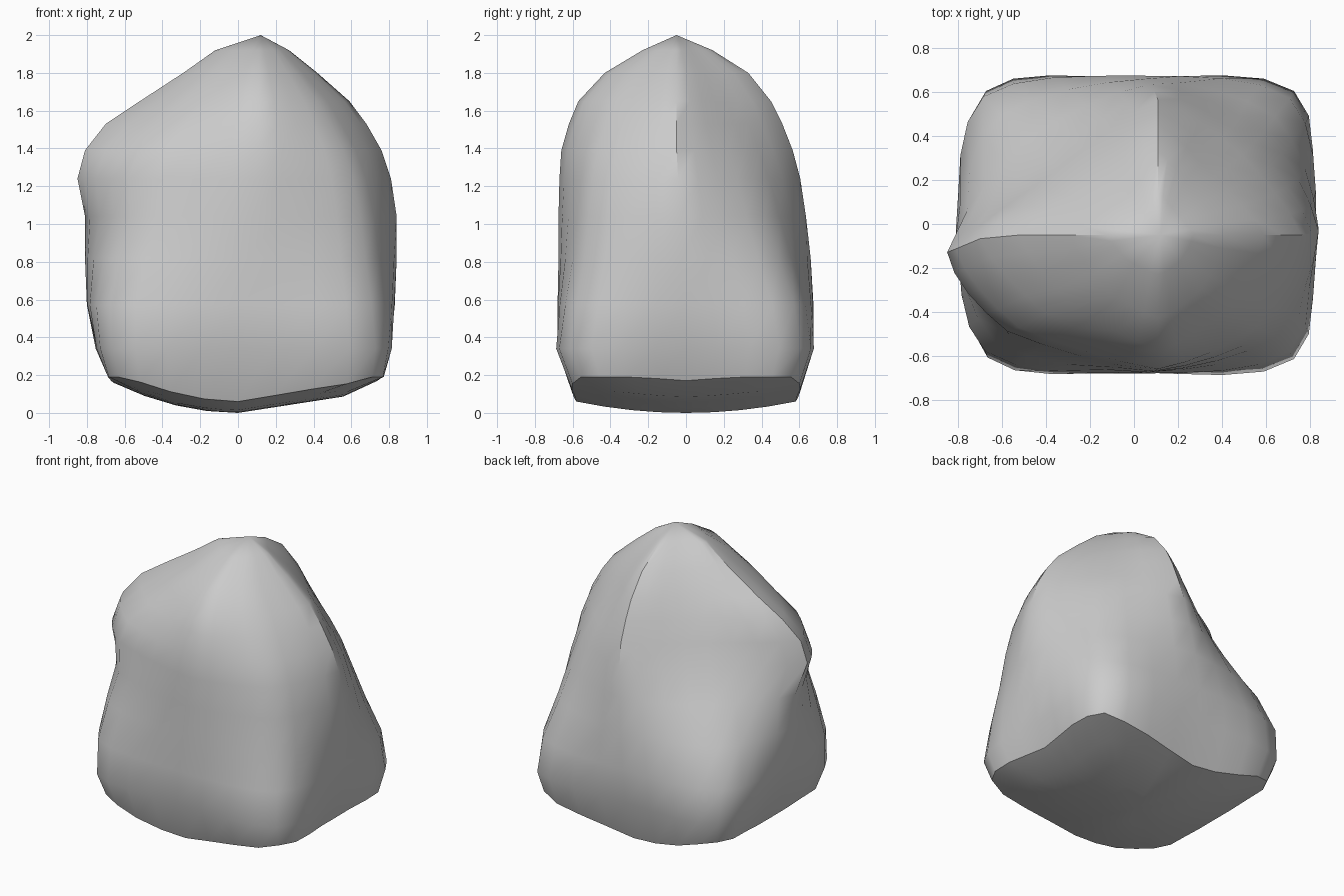
import bpy, bmesh
from mathutils import Vector

if "Cube" in bpy.data.objects:
    bpy.data.objects.remove(bpy.data.objects["Cube"])

# Height, left x, right x, front y, back y, corner fullness (back-right, back-left, front-left, front-right)
LEVELS = [
    (0.34, -.74, .80, -.675, .665, .91, .91, .90, .91),
    (0.57, -.80, .83, -.68, .675, .85, .86, .85, .85),
    (0.82, -.81, .84, -.675, .66, .75, .76, .79, .79),
    (1.04, -.81, .84, -.675, .635, .68, .63, .73, .75),
    (1.24, -.85, .81, -.67, .605, .63, .52, .71, .72),
    (1.39, -.81, .76, -.66, .565, .59, .49, .69, .69),
    (1.53, -.70, .68, -.62, .51, .55, .48, .63, .66),
    (1.65, -.52, .59, -.57, .45, .53, .48, .62, .65),
    (1.80, -.29, .42, -.43, .33, .52, .50, .62, .64),
    (1.92, -.12, .27, -.23, .14, .52, .50, .62, .64),
]
APEX = Vector((.12, -.05, 2))
STEPS = 4


def spline(p0, p1, p2, p3, t, tension=1.0):
    m0, m1 = (p2 - p0) * .5, (p3 - p1) * .5
    curve = (p1 * (2*t**3 - 3*t**2 + 1) + m0 * (t**3 - 2*t**2 + t)
             + p2 * (3*t**2 - 2*t**3) + m1 * (t**3 - t**2))
    return p1.lerp(p2, t).lerp(curve, tension)


def under_height(x, y):
    """Arched underside: rounded to the left, straighter to the right."""
    side = .155 * x + .4 * max(0, x - .6) if x > 0 else .16 * (x / .66)**2
    return min(.19, side + .06 * (y / .58)**2)


def ring(z, xl, xr, yf, yb, br, bl, fl, fr):
    """Eight key points around the rock, smoothed into a closed loop."""
    up = min(1, max(0, (z - .4) / 1.0))
    cx, cy = .11 * up, -.05 * up
    ly = cy - .10 * max(0, 1 - abs(z - 1.28) / .3)
    def corner(x, y, k):
        return Vector((cx + k * (x - cx), cy + k * (y - cy), z))
    keys = [Vector((xr, cy, z)), corner(xr, yb, br), Vector((cx, yb, z)), corner(xl, yb, bl),
            Vector((xl, ly, z)), corner(xl, yf, fl), Vector((cx, yf, z)), corner(xr, yf, fr)]
    tension = 1 - .5 * up
    return [spline(keys[i - 1], keys[i], keys[(i + 1) % 8], keys[(i + 2) % 8], s / STEPS, tension)
            for i in range(8) for s in range(STEPS)]


# Arched bottom rim, with underside rings inside it, then the profile levels
rim = ring(.15, -.66, .74, -.58, .58, .96, .96, .96, .96)
for p in rim:
    p.z = under_height(p.x, p.y)
rings = [[Vector((p.x * s, p.y * s, under_height(p.x * s, p.y * s))) for p in rim]
         for s in (.25, .5, .75)]
rings += [rim] + [ring(*row) for row in LEVELS]

# Skin the rings and close both ends
bm = bmesh.new()
loops = [[bm.verts.new(p) for p in r] for r in rings]
bottom, top = bm.verts.new((0, 0, 0)), bm.verts.new(APEX)
n = len(rim)
for j in range(n):
    k = (j + 1) % n
    for lo, hi in zip(loops, loops[1:]):
        bm.faces.new((lo[j], lo[k], hi[k], hi[j]))
    bm.faces.new((bottom, loops[0][k], loops[0][j]))
    bm.faces.new((top, loops[-1][j], loops[-1][k]))
bmesh.ops.recalc_face_normals(bm, faces=bm.faces[:])

mesh = bpy.data.meshes.new("rock")
bm.to_mesh(mesh)
bm.free()
rock = bpy.data.objects.new("rock", mesh)
bpy.context.collection.objects.link(rock)
bpy.context.view_layer.objects.active = rock
rock.select_set(True)
bpy.ops.object.shade_smooth_by_angle(angle=0.65)
